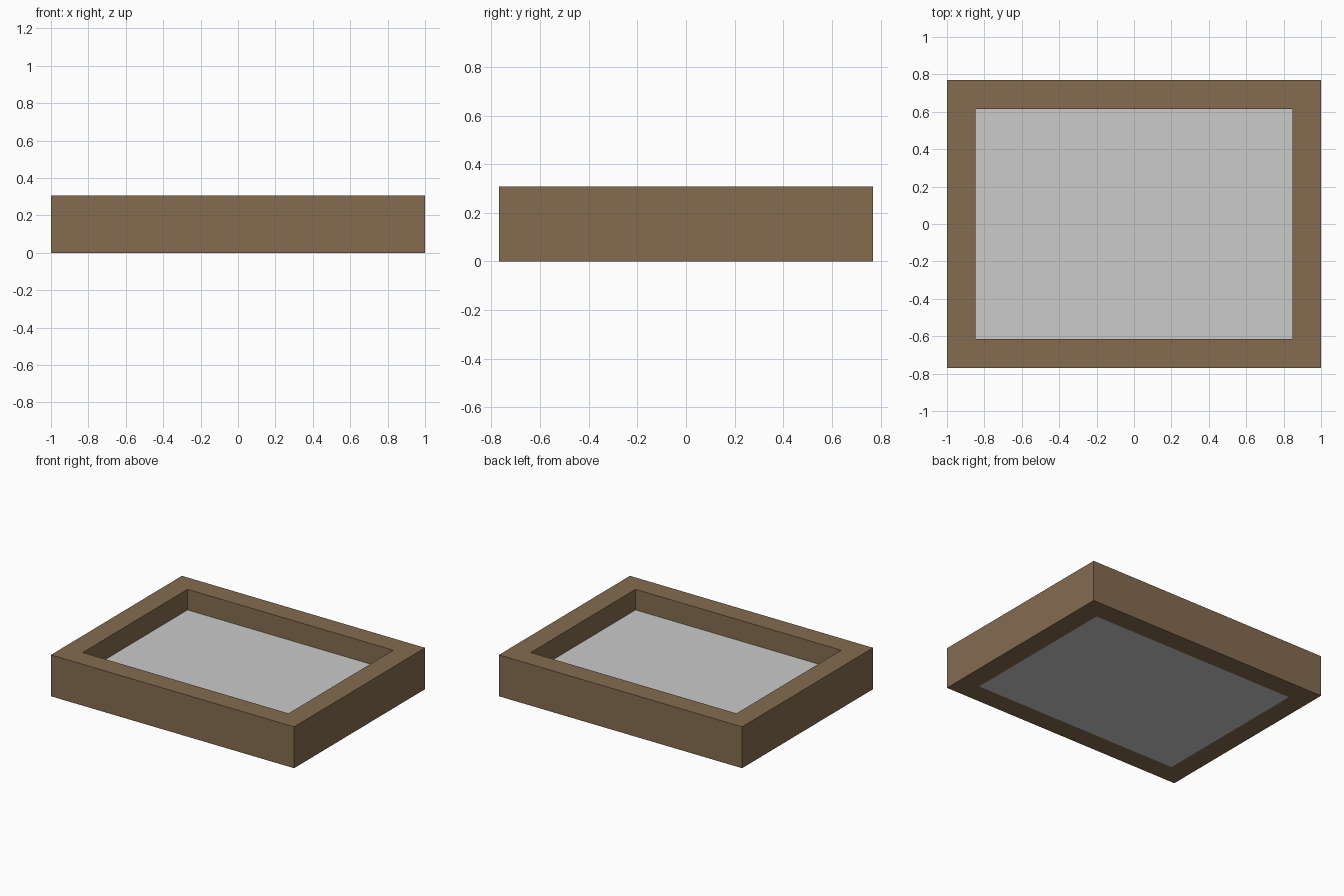
import bpy, bmesh

if "Cube" in bpy.data.objects:
    bpy.data.objects.remove(bpy.data.objects["Cube"])

U = 2 / 13                      # one module: the frame is 13 x 10 x 2 modules
HX, HY, H = 6.5 * U, 5 * U, 2 * U


def material(name, rgb):
    m = bpy.data.materials.new(name)
    m.diffuse_color = (*rgb, 1)
    m.use_nodes = True
    m.node_tree.nodes["Principled BSDF"].inputs["Base Color"].default_value = m.diffuse_color
    return m


def add_object(name, bm, mat):
    bmesh.ops.recalc_face_normals(bm, faces=bm.faces)
    mesh = bpy.data.meshes.new(name)
    bm.to_mesh(mesh)
    bm.free()
    mesh.materials.append(mat)
    ob = bpy.data.objects.new(name, mesh)
    bpy.context.collection.objects.link(ob)
    return ob


def rect(bm, hx, hy, z):
    return [bm.verts.new((sx * hx, sy * hy, z))
            for sx, sy in ((-1, -1), (1, -1), (1, 1), (-1, 1))]


def bridge(bm, a, b):
    for i in range(4):
        j = (i + 1) % 4
        bm.faces.new((a[i], a[j], b[j], b[i]))


wood = material("brown wood", (0.235, 0.150, 0.081))
grey = material("light grey", (0.597, 0.597, 0.597))

# Frame: closed rectangular ring
bm = bmesh.new()
loops = [rect(bm, HX, HY, 0), rect(bm, HX, HY, H),
         rect(bm, HX - U, HY - U, H), rect(bm, HX - U, HY - U, 0)]
for k in range(4):
    bridge(bm, loops[k], loops[(k + 1) % 4])
add_object("frame", bm, wood)

# Panel: slab filling the lower half of the opening
bm = bmesh.new()
low, top = rect(bm, HX - U, HY - U, 0), rect(bm, HX - U, HY - U, H / 2)
bridge(bm, low, top)
bm.faces.new(low)
bm.faces.new(top)
add_object("floor_panel", bm, grey)
